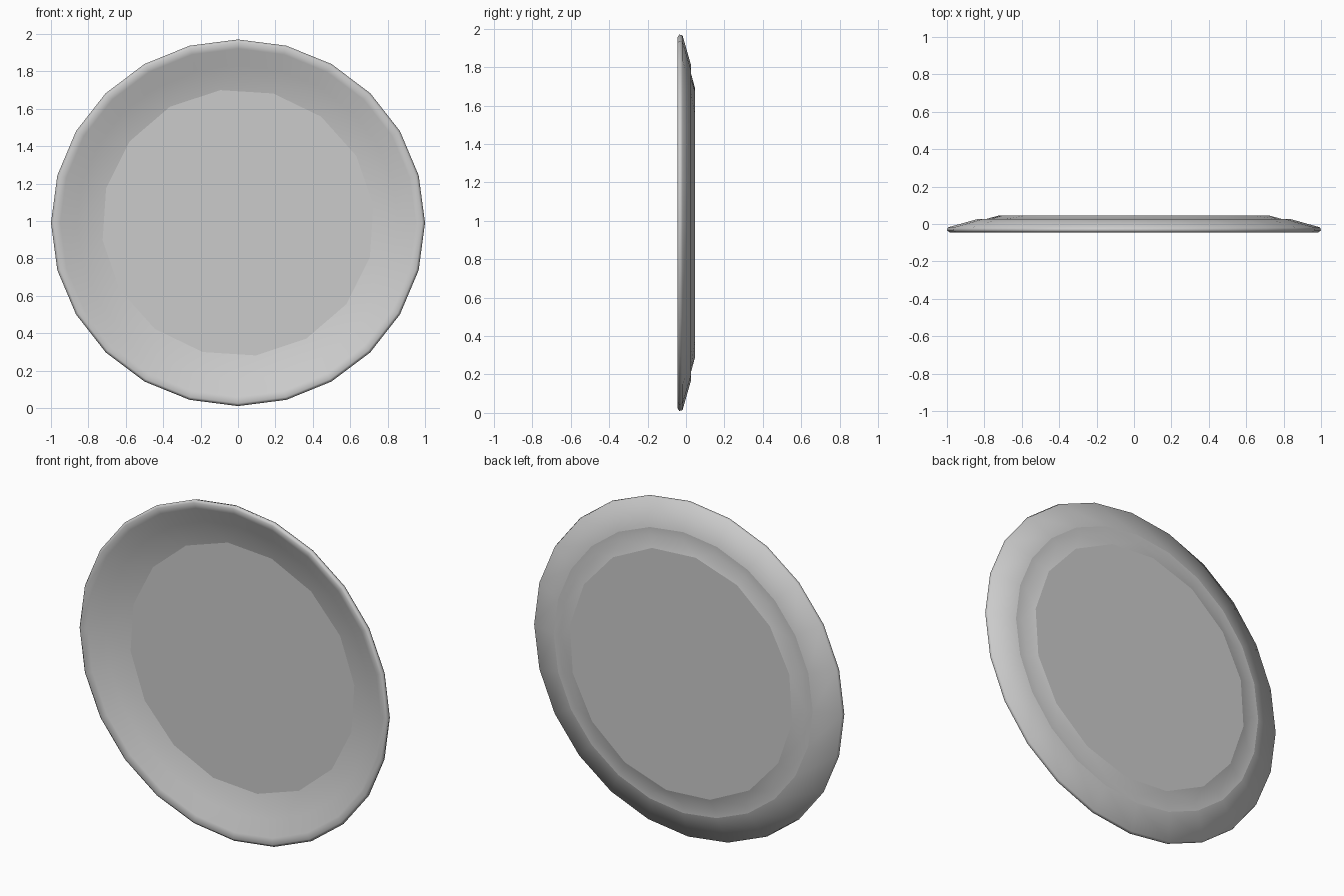
import bpy, bmesh, math

cube = bpy.data.objects.get("Cube")
if cube:
    bpy.data.objects.remove(cube, do_unlink=True)

CENTRE_Z = 0.99
SQUASH = 0.98      # the plate is slightly shorter than it is wide
RIM_SIDES = 24
BASE_SIDES = 16

grey = bpy.data.materials.new("light grey")
grey.use_nodes = True
colour = (0.6, 0.6, 0.6, 1)
grey.diffuse_color = colour
grey.node_tree.nodes["Principled BSDF"].inputs["Base Color"].default_value = colour


def ring(bm, radius, y, sides, turn=0.0):
    """Closed loop of edges facing along y."""
    verts = []
    for i in range(sides):
        a = turn + math.tau * i / sides
        verts.append(bm.verts.new((radius * math.cos(a), y,
                                   CENTRE_Z + SQUASH * radius * math.sin(a))))
    return [bm.edges.new((verts[i - 1], verts[i])) for i in range(sides)]


def add_disc(bm, loop):
    """Flat floor with a crisp border."""
    face = bmesh.ops.contextual_create(bm, geom=loop)["faces"][0]
    face.smooth = False
    for e in loop:
        e.smooth = False


bm = bmesh.new()
turn = math.radians(7.5)

# Loops from the inner floor, over the rim, to the underside (radius, y)
front_floor = ring(bm, 0.73, 0.041, BASE_SIDES, turn)
rim = [ring(bm, r, y, RIM_SIDES) for r, y in (
    (0.86, 0.006), (0.95, -0.035), (0.985, -0.045), (1.0, -0.035),
    (0.995, -0.018), (0.838, 0.026), (0.79, 0.027))]
back_floor = ring(bm, 0.725, 0.046, BASE_SIDES, turn)

loops = [front_floor] + rim + [back_floor]
for a, b in zip(loops, loops[1:]):
    for f in bmesh.ops.bridge_loops(bm, edges=a + b)["faces"]:
        f.smooth = True
add_disc(bm, front_floor)
add_disc(bm, back_floor)

# Crease where the foot meets the rim
for e in rim[5]:
    e.smooth = False

bmesh.ops.recalc_face_normals(bm, faces=bm.faces)
mesh = bpy.data.meshes.new("plate")
bm.to_mesh(mesh)
bm.free()
mesh.materials.append(grey)
bpy.context.collection.objects.link(bpy.data.objects.new("plate", mesh))
